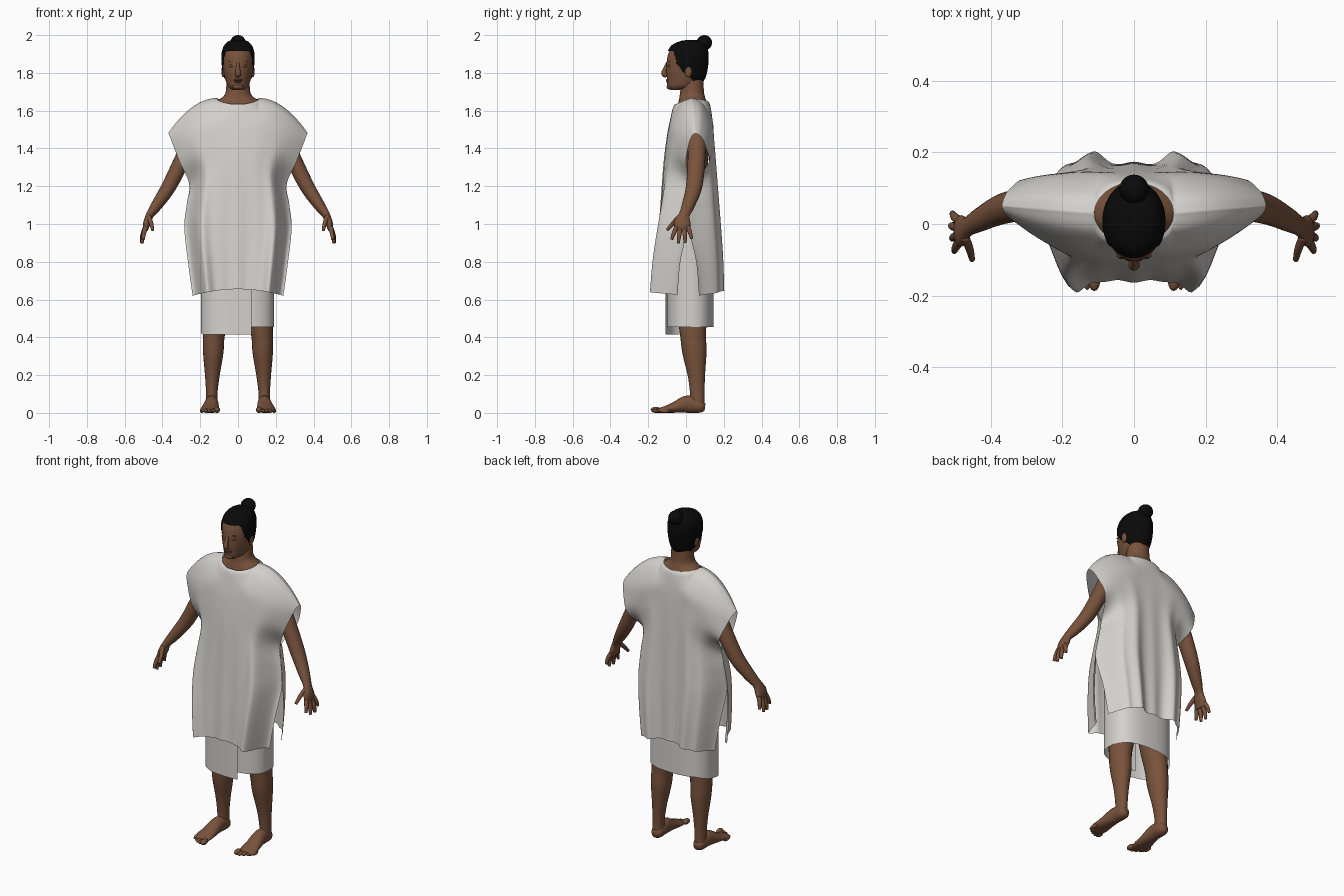
import bpy, bmesh
from math import sin, cos, pi, exp, copysign
from mathutils import Vector, Matrix

if "Cube" in bpy.data.objects:
    bpy.data.objects.remove(bpy.data.objects["Cube"])


def material(name, *rgb):
    m = bpy.data.materials.new(name)
    m.use_nodes = True
    m.diffuse_color = (*rgb, 1)
    m.node_tree.nodes["Principled BSDF"].inputs["Base Color"].default_value = (*rgb, 1)
    return m


skin = material("brown skin", 0.19, 0.085, 0.045)
lip = material("dark lip", 0.14, 0.06, 0.037)
lash = material("dark lash", 0.08, 0.037, 0.022)
black = material("black hair", 0.003, 0.003, 0.003)
cloth = material("off-white cloth", 0.66, 0.64, 0.61)


def finish(name, bm, mat, closed=True):
    if closed:
        bmesh.ops.recalc_face_normals(bm, faces=bm.faces)
    for f in bm.faces:
        f.smooth = True
    me = bpy.data.meshes.new(name)
    bm.to_mesh(me)
    bm.free()
    me.materials.append(mat)
    bpy.context.collection.objects.link(bpy.data.objects.new(name, me))


def spline(keys, steps):
    """Catmull-Rom samples through equal-length number tuples."""
    out = []
    for i in range(len(keys) - 1):
        a, b, c, d = (keys[max(0, min(len(keys) - 1, i + k))] for k in (-1, 0, 1, 2))
        for s in range(steps):
            t = s / steps
            out.append([q + t / 2 * (r - p + t * (2*p - 5*q + 4*r - w + t * (3*(q - r) + w - p)))
                        for p, q, r, w in zip(a, b, c, d)])
    return out + [list(keys[-1])]


def grid_faces(bm, rows, wrap=False):
    for lo, hi in zip(rows, rows[1:]):
        n = len(lo)
        for j in range(n if wrap else n - 1):
            k = (j + 1) % n
            bm.faces.new((lo[j], lo[k], hi[k], hi[j]))


def tube(name, keys, mat, side=1, upright=False, n=20, steps=5, grow=0, keep=None):
    """Loft ellipses (x, y, z, radius across, radius along) through the keys."""
    pts = spline(keys, steps)
    bm, rings = bmesh.new(), []
    for i, (x, y, z, ra, rb) in enumerate(pts):
        tan = Vector(pts[min(i + 1, len(pts) - 1)][:3]) - Vector(pts[max(i - 1, 0)][:3])
        tan = Vector((0, 0, 1)) if upright else tan.normalized()
        u = (Vector((1, 0, 0)) - tan * tan.x).normalized()
        v = tan.cross(u)
        ring = []
        for j in range(n):
            a = 2 * pi * j / n
            p = Vector((x, y, z)) + u * (ra + grow) * cos(a) + v * (rb + grow) * sin(a)
            ring.append(bm.verts.new((p.x * side, p.y, p.z + grow)))
        rings.append(ring)
    grid_faces(bm, rings, True)
    bm.faces.new(rings[0])
    bm.faces.new(rings[-1])
    bmesh.ops.recalc_face_normals(bm, faces=bm.faces)
    if keep:
        drop = [f for f in bm.faces if not keep(f.calc_center_median())]
        bmesh.ops.delete(bm, geom=drop, context="FACES")
    finish(name, bm, mat, keep is None)


def ball(name, at, size, mat):
    bm = bmesh.new()
    bmesh.ops.create_uvsphere(bm, u_segments=24, v_segments=14, radius=1,
                              matrix=Matrix.Translation(at) @ Matrix.Diagonal((*size, 1)))
    finish(name, bm, mat)


def upright_keys(rows):
    """Turn (z, half width, front y, back y) into tube keys."""
    return [(0, (f + b) / 2, z, w, (b - f) / 2) for z, w, f, b in rows]


# Torso and neck
tube("torso", upright_keys([
    (0.95, 0.15, -0.07, 0.11), (1.2, 0.14, -0.07, 0.11), (1.45, 0.17, -0.08, 0.125),
    (1.57, 0.17, -0.06, 0.125), (1.625, 0.14, -0.045, 0.115), (1.655, 0.106, -0.038, 0.106),
    (1.675, 0.079, -0.034, 0.1), (1.7, 0.065, -0.031, 0.095), (1.77, 0.06, -0.02, 0.092)]),
    skin, upright=True, n=32)

# Head and hair shell
head = upright_keys([
    (1.71, 0.028, -0.082, -0.02), (1.728, 0.052, -0.098, 0.06), (1.76, 0.066, -0.1, 0.093),
    (1.8, 0.076, -0.103, 0.106), (1.85, 0.081, -0.103, 0.113), (1.9, 0.081, -0.094, 0.113),
    (1.94, 0.067, -0.07, 0.1), (1.962, 0.043, -0.025, 0.075), (1.969, 0.008, 0.02, 0.035)])
tube("head", head, skin, upright=True, n=48)


def in_hair(p):
    line = [(-0.2, 1.927), (-0.066, 1.915), (-0.05, 1.85), (-0.015, 1.805),
            (0.03, 1.765), (0.06, 1.732), (0.2, 1.73)]
    for (y0, z0), (y1, z1) in zip(line, line[1:]):
        if y0 <= p.y <= y1:
            return p.z > z0 + (z1 - z0) * (p.y - y0) / (y1 - y0)


tube("hair", head, black, upright=True, n=96, steps=12, grow=0.006, keep=in_hair)
ball("hair_bun", (0, 0.097, 1.96), (0.041, 0.041, 0.04), black)
ball("bun_base", (0, 0.075, 1.94), (0.036, 0.036, 0.03), black)

# Face
tube("nose", [(0, -0.094, 1.865, 0.007, 0.005), (0, -0.106, 1.835, 0.009, 0.009),
              (0, -0.116, 1.803, 0.014, 0.014), (0, -0.112, 1.789, 0.016, 0.013),
              (0, -0.1, 1.783, 0.01, 0.006)], skin)
ball("upper_lip", (0, -0.097, 1.763), (0.025, 0.009, 0.006), lip)
ball("lower_lip", (0, -0.096, 1.753), (0.021, 0.009, 0.006), lip)
ball("chin", (0, -0.085, 1.727), (0.028, 0.018, 0.015), skin)

# Arms, hands, legs and feet on both sides
fingers = {
    "index_finger": [(0.489, -0.05, 0.985), (0.498, -0.065, 0.95), (0.502, -0.076, 0.918)],
    "middle_finger": [(0.492, -0.031, 0.975), (0.504, -0.037, 0.935), (0.508, -0.041, 0.898)],
    "ring_finger": [(0.492, -0.009, 0.975), (0.507, -0.006, 0.935), (0.511, -0.004, 0.899)],
    "little_finger": [(0.489, 0.01, 0.985), (0.502, 0.021, 0.955), (0.507, 0.03, 0.923)],
    "thumb": [(0.473, -0.035, 1.04), (0.46, -0.068, 1.005), (0.452, -0.1, 0.968)]}

for side, label in ((1, "left_"), (-1, "right_")):
    ball(label + "eyelid", (0.031 * side, -0.087, 1.838), (0.016, 0.01, 0.009), skin)
    ball(label + "eye_slit", (0.031 * side, -0.094, 1.836), (0.012, 0.004, 0.0025), lash)
    ball(label + "eyebrow", (0.033 * side, -0.089, 1.859), (0.016, 0.006, 0.0025), lash)
    ball(label + "ear", (0.078 * side, 0.012, 1.808), (0.01, 0.019, 0.031), skin)
    tube(label + "arm", [
        (0.17, 0.045, 1.58, 0.04, 0.04), (0.225, 0.055, 1.48, 0.048, 0.05),
        (0.29, 0.056, 1.35, 0.043, 0.047), (0.365, 0.043, 1.2, 0.039, 0.043),
        (0.43, 0.012, 1.1, 0.03, 0.034), (0.465, -0.008, 1.05, 0.021, 0.029),
        (0.482, -0.019, 1.005, 0.02, 0.044), (0.492, -0.021, 0.965, 0.013, 0.04)], skin, side)
    for finger, path in fingers.items():
        tube(label + finger, [(*p, r, r) for p, r in zip(path, (0.013, 0.0115, 0.008))], skin, side, n=10)
    tube(label + "leg", [
        (0.09, 0.03, 0.95, 0.085, 0.095), (0.105, 0.03, 0.62, 0.075, 0.085),
        (0.127, 0.037, 0.42, 0.058, 0.069), (0.131, 0.045, 0.32, 0.054, 0.064),
        (0.136, 0.055, 0.2, 0.039, 0.046), (0.139, 0.06, 0.1, 0.03, 0.038),
        (0.139, 0.06, 0.03, 0.033, 0.038)], skin, side, n=24)
    tube(label + "foot", [
        (0.137, 0.1, 0.03, 0.018, 0.02), (0.138, 0.075, 0.034, 0.034, 0.034),
        (0.14, 0.01, 0.046, 0.037, 0.046), (0.145, -0.06, 0.029, 0.045, 0.029),
        (0.149, -0.11, 0.018, 0.05, 0.018), (0.149, -0.145, 0.012, 0.044, 0.012)], skin, side)
    for i in range(5):
        r = 0.011 if i else 0.016
        ball(f"{label}toe_{i + 1}", ((0.111 + 0.02 * i) * side, 0.003 * i * i - 0.16, r), (r, 0.027, r), skin)

# Wrapped skirt with an overlapping front flap
bm, rows = bmesh.new(), []
for i in range(13):
    row = []
    for t in (j / 96 for j in range(97)):
        a = -0.4 + t * (2 * pi + 0.68)
        hem = 0.455 - 0.04 * max(0, min(1, (a - 3.9) / 1.2))
        grow = 0.97 + 0.07 * t
        x = copysign(abs(sin(a)) ** 0.8, sin(a)) * 0.193 * grow
        y = 0.02 - copysign(abs(cos(a)) ** 0.8, cos(a)) * 0.125 * grow
        row.append(bm.verts.new((x, y, 1 + (hem - 1) * i / 12)))
    rows.append(row)
grid_faces(bm, rows)
finish("wrapped_skirt", bm, cloth)

# Draped tunic: rows of centre z, edge z, half width, front y, front edge y,
# back y, back edge y, fold depth
drape = [
    (1.57, 1.42, 0.345, -0.08, 0.015, 0.138, 0.1, 0),
    (1.47, 1.32, 0.305, -0.1, 0, 0.147, 0.12, 0.1),
    (1.33, 1.21, 0.258, -0.117, 0.03, 0.154, 0.03, 0.3),
    (1.15, 1.1, 0.272, -0.13, 0.02, 0.16, 0.02, 0.5),
    (0.98, 0.98, 0.284, -0.142, 0.01, 0.165, 0.01, 0.7),
    (0.82, 0.8, 0.265, -0.152, -0.03, 0.168, 0.05, 0.9),
    (0.655, 0.62, 0.24, -0.16, -0.045, 0.17, 0.065, 1)]


def shoulder(u, back):
    s = abs(u)
    if s < 0.3:  # neckline
        a = s / 0.3 * pi / 2
        y = 0.03 + (0.085 if back else -0.085) * cos(a)
        x, z = 0.11 * sin(a), 1.667 - (0.015 if back else 0.032) * cos(a)
    else:  # ridge down to the sleeve tip
        v = (s - 0.3) / 0.7
        x, y, z = 0.11 + 0.26 * v, 0.03 + 0.02 * v, 1.667 - 0.187 * v * v
    return copysign(x, u), y, z


def hang(u, row, back):
    zc, ze, w, fy, fe, by, be, f = row
    s = abs(u)
    mid, edge, peak, start, end, power = (by, be, 0.47, 0.7, 1.04, 4) if back else (fy, fe, 0.67, 0.66, 0.97, 3)
    t = max(0, min(1, (s - start) / (end - start)))
    y = mid + (edge - mid) * ((1 - f) * s ** power + f * t * t * (3 - 2 * t))
    out = 0.032 * exp(-((s - peak) / 0.13) ** 2) + 0.004 * cos(16 * s) * (1 - s)
    return w * u, y + f * out * (1 if back else -1), zc + (ze - zc) * s * s


bm = bmesh.new()
for back in (False, True):
    columns = []
    for u in (j / 40 - 1 for j in range(81)):
        top, *rest = [shoulder(u, back)] + [hang(u, r, back) for r in drape]
        bend = [p + (q - p) * k for p, q, k in zip(top, rest[0], (0.3, 0.5, 0.22))]
        columns.append([bm.verts.new(p) for p in spline([top, bend] + rest, 7)])
    grid_faces(bm, columns)
bmesh.ops.remove_doubles(bm, verts=bm.verts, dist=0.002)
finish("tunic", bm, cloth)
